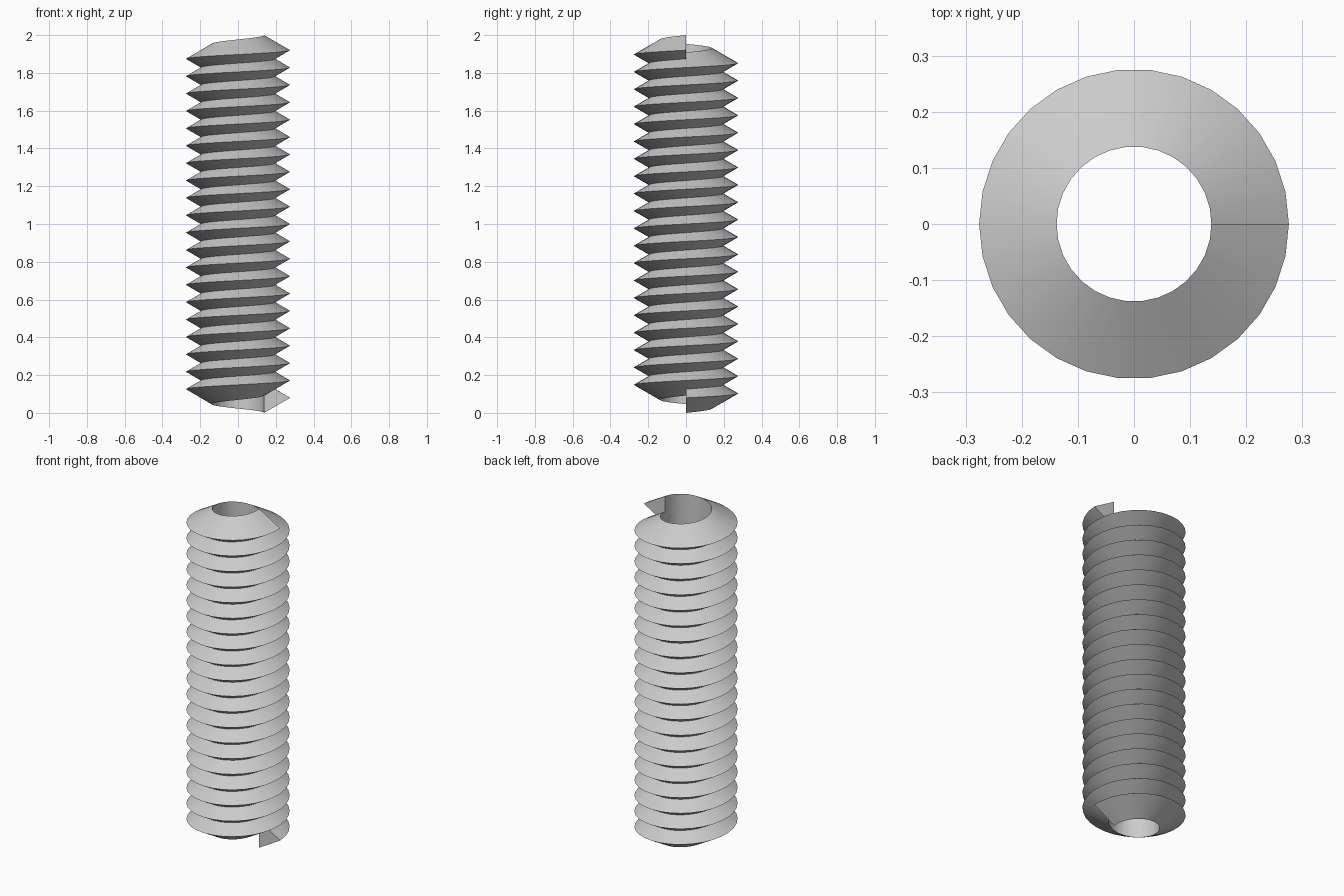
import bpy, bmesh, math
from mathutils import Vector

cube = bpy.data.objects.get("Cube")
if cube:
    bpy.data.objects.remove(cube, do_unlink=True)

# Thread dimensions
INNER, CREST = 0.138, 0.276
TURNS, SEGMENTS = 20, 30
HALF = (CREST - INNER) * math.tan(math.radians(30))   # 60 degree thread
PITCH = (2 - 2 * HALF) / TURNS

steel = bpy.data.materials.new("light grey steel")
steel.use_nodes = True
steel.diffuse_color = (0.6, 0.6, 0.6, 1)
steel.node_tree.nodes["Principled BSDF"].inputs["Base Color"].default_value = (0.6, 0.6, 0.6, 1)

# Triangular thread profile swept up a right-handed helix; turns overlap at the root
bm = bmesh.new()
profile = [bm.verts.new(p) for p in
           ((INNER, 0, 0), (CREST, 0, HALF), (INNER, 0, 2 * HALF))]
edges = [bm.edges.new((profile[i], profile[(i + 1) % 3])) for i in range(3)]
swept = bmesh.ops.spin(bm, geom=profile + edges, cent=(0, 0, 0), axis=(0, 0, 1),
                       dvec=Vector((0, 0, PITCH / SEGMENTS)),
                       angle=TURNS * math.tau, steps=TURNS * SEGMENTS,
                       use_merge=False, use_duplicate=False)

# Flat caps on the two thread ends
end = [g for g in swept["geom_last"] if isinstance(g, bmesh.types.BMVert)]
bm.faces.new(profile)
bm.faces.new(end)
bmesh.ops.recalc_face_normals(bm, faces=bm.faces)

mesh = bpy.data.meshes.new("thread")
bm.to_mesh(mesh)
bm.free()
mesh.materials.append(steel)
thread = bpy.data.objects.new("thread", mesh)
bpy.context.collection.objects.link(thread)

# Smooth round the turns, sharp at the crest and end caps
bpy.ops.object.select_all(action='DESELECT')
thread.select_set(True)
bpy.context.view_layer.objects.active = thread
bpy.ops.object.shade_smooth_by_angle(angle=math.radians(30))
